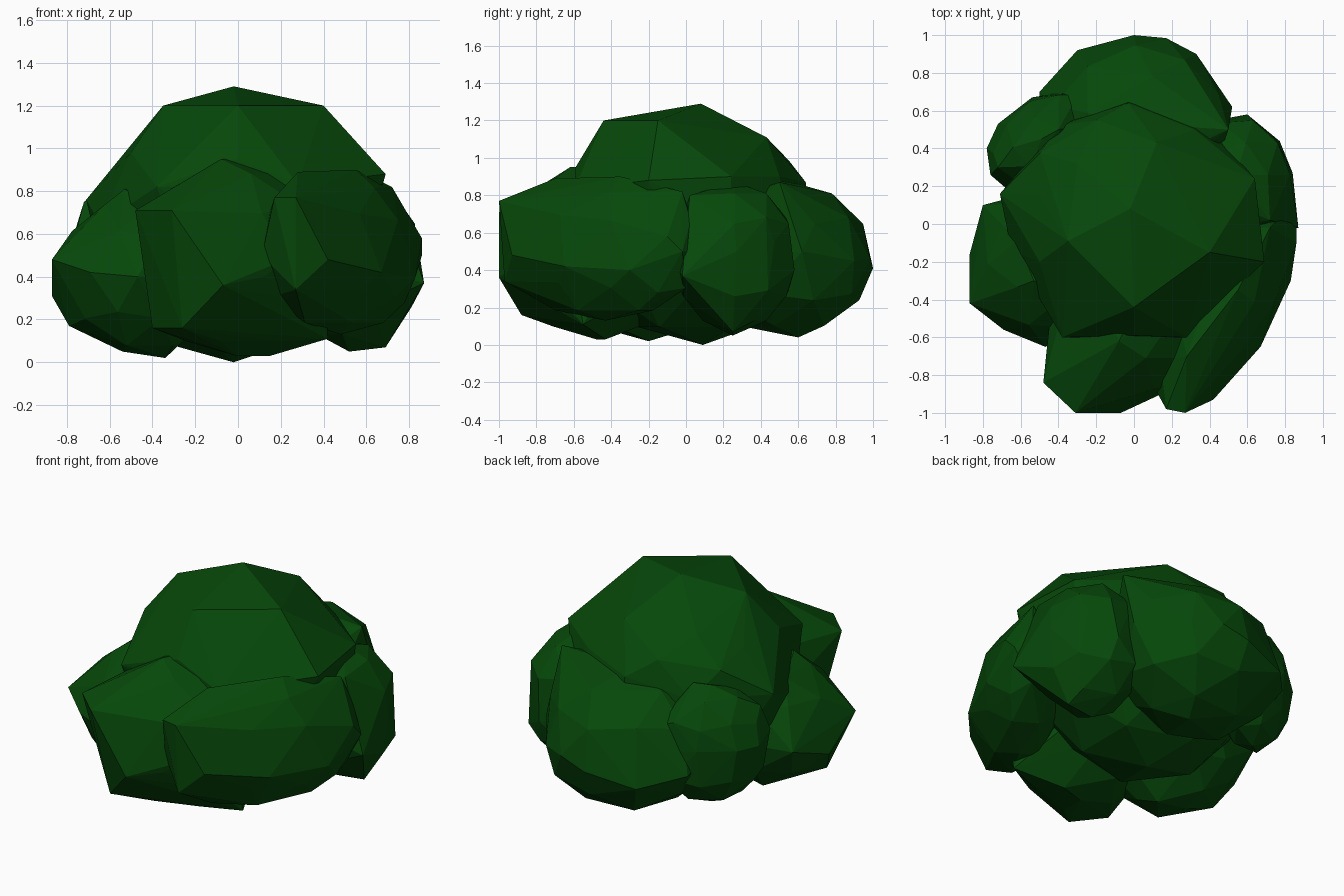
import bpy, bmesh
from mathutils import Vector, Matrix
from math import radians

leaf = bpy.data.materials.new("leaf_green")
leaf.diffuse_color = (0.002, 0.065, 0.003, 1)


def clump(name, centre, radii, turn=0, pulls=()):
    """Low-poly ellipsoid; the nearest vertices are pulled to chosen corners."""
    bm = bmesh.new()
    bmesh.ops.create_icosphere(bm, subdivisions=2, radius=1)
    bm.transform(Matrix.Translation(centre) @ Matrix.Rotation(radians(turn), 4, 'Z')
                 @ Matrix.Diagonal((*radii, 1)))
    free = set(bm.verts)
    for p in pulls:
        v = min(free, key=lambda w: (w.co - Vector(p)).length)
        v.co = p
        free.remove(v)
    # Convex skin keeps the facets clean after pulling
    bmesh.ops.delete(bm, geom=bm.edges[:] + bm.faces[:], context='EDGES_FACES')
    bmesh.ops.convex_hull(bm, input=bm.verts[:])
    loose = [v for v in bm.verts if not v.link_faces]
    bmesh.ops.delete(bm, geom=loose, context='VERTS')
    bmesh.ops.recalc_face_normals(bm, faces=bm.faces[:])
    me = bpy.data.meshes.new(name)
    bm.to_mesh(me)
    bm.free()
    me.materials.append(leaf)
    ob = bpy.data.objects.new(name, me)
    bpy.context.collection.objects.link(ob)


# Large central crown
clump("main_crown", (-0.02, 0.05, 0.645), (0.66, 0.62, 0.645), 0, [
    (-0.02, 0.08, 1.29), (-0.02, 0.09, 0), (-0.35, -0.09, 1.2), (0.4, -0.15, 1.2),
    (0, -0.44, 1.2), (0.12, 0.43, 1.11), (-0.3, 0.32, 1.08), (0.69, -0.2, 0.88),
    (0.64, 0.24, 0.9), (-0.71, 0.16, 0.76), (-0.38, -0.6, 0.82), (0.28, -0.6, 0.83),
    (-0.03, 0.64, 0.87), (0.32, 0.5, 0.9), (-0.4, 0.52, 0.78),
    (-0.5, -0.2, 0.98), (-0.5, 0.15, 0.99), (0, -0.59, 0.95)])

# Surrounding clumps
clump("back_clump", (0.01, 0.53, 0.46), (0.52, 0.46, 0.42), 20, [
    (0, 1, 0.41), (-0.3, 0.92, 0.35), (0.33, 0.9, 0.45), (0.1, 0.78, 0.81),
    (0.5, 0.5, 0.87), (0.52, 0.62, 0.5), (0.1, 0.6, 0.04), (-0.5, 0.7, 0.4)])
clump("right_back_clump", (0.54, 0.26, 0.47), (0.32, 0.34, 0.40), 0, [
    (0.73, 0.47, 0.55), (0.84, 0.27, 0.5), (0.6, 0.58, 0.4), (0.87, -0.02, 0.37),
    (0.52, 0.25, 0.05), (0.69, 0.25, 0.07), (0.72, 0.02, 0.80)])
clump("right_front_clump", (0.48, -0.43, 0.50), (0.60, 0.25, 0.37), 58, [
    (0.17, -0.98, 0.77), (0.27, -1, 0.77), (0.28, -0.7, 0.89), (0.55, -0.35, 0.9),
    (0.42, -0.93, 0.48), (0.27, -0.97, 0.34), (0.67, -0.65, 0.42), (0.83, -0.3, 0.4),
    (0.72, -0.02, 0.82), (0.86, -0.02, 0.5), (0.86, -0.1, 0.58), (0.78, -0.15, 0.28)])
clump("front_clump", (-0.01, -0.48, 0.49), (0.44, 0.46, 0.46), 0, [
    (-0.48, -0.84, 0.71), (-0.31, -1, 0.71), (-0.07, -1, 0.36), (-0.26, -0.88, 0.16),
    (0.12, -0.9, 0.4), (-0.4, -0.7, 0.16), (-0.08, -0.62, 0.95), (0.15, -0.43, 0.03),
    (0.42, -0.55, 0.11)])
clump("left_clump", (-0.46, -0.21, 0.41), (0.37, 0.40, 0.39), 0, [
    (-0.87, -0.42, 0.48), (-0.87, -0.16, 0.31), (-0.69, -0.56, 0.42),
    (-0.79, -0.25, 0.17), (-0.80, 0.1, 0.4), (-0.47, -0.65, 0.4),
    (-0.53, -0.3, 0.81), (-0.70, 0, 0.62), (-0.54, -0.2, 0.05), (-0.34, -0.2, 0.02)])
clump("left_back_clump", (-0.49, 0.45, 0.51), (0.33, 0.22, 0.36), 42, [
    (-0.78, 0.4, 0.55), (-0.72, 0.53, 0.55), (-0.54, 0.67, 0.55), (-0.76, 0.26, 0.6),
    (-0.30, 0.68, 0.66), (-0.72, 0.3, 0.75), (-0.4, 0.5, 0.88)])
